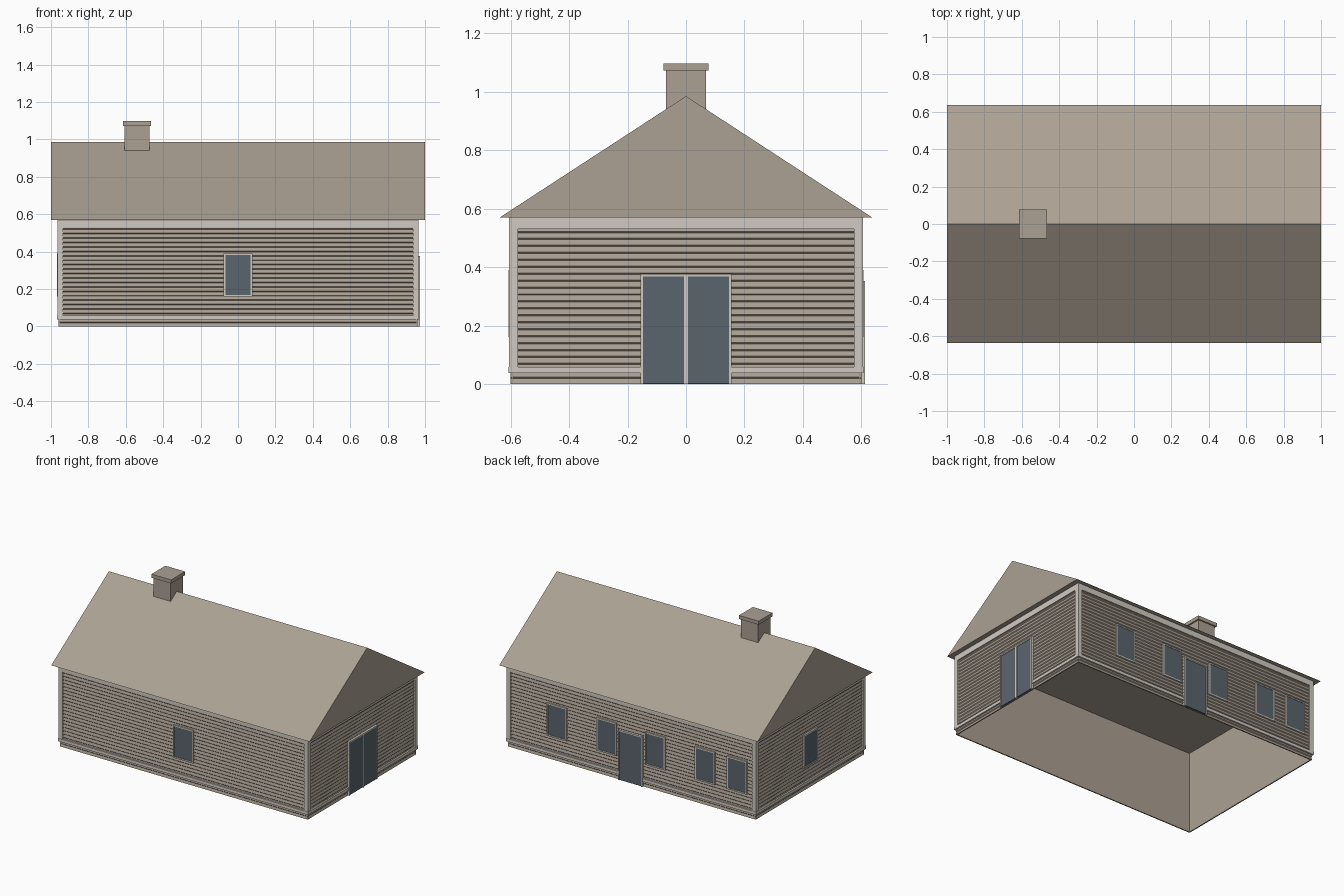
import bpy, bmesh, math
from mathutils import Matrix

if "Cube" in bpy.data.objects:
    bpy.data.objects.remove(bpy.data.objects["Cube"])


def material(name, rgb):
    m = bpy.data.materials.new(name)
    m.use_nodes = True
    m.diffuse_color = (*rgb, 1)
    m.node_tree.nodes["Principled BSDF"].inputs["Base Color"].default_value = (*rgb, 1)
    return m


TAN = material("warm_taupe", (0.41, 0.355, 0.295))
TRIM = material("pale_trim", (0.63, 0.597, 0.54))
GLASS = material("slate_glass", (0.105, 0.13, 0.153))

HALF_X, HALF_Y, EAVE = 0.96, 0.6, 0.57


def finish(name, bm, mat, matrix=None):
    bmesh.ops.recalc_face_normals(bm, faces=bm.faces)
    mesh = bpy.data.meshes.new(name)
    bm.to_mesh(mesh)
    bm.free()
    mesh.materials.append(mat)
    ob = bpy.data.objects.new(name, mesh)
    if matrix:
        ob.matrix_world = matrix
    bpy.context.collection.objects.link(ob)
    return ob


def boxes(name, mat, items, matrix=None):
    """Each item is (u0, u1, d0, d1, z0, z1), with d measured outward."""
    bm = bmesh.new()
    for u0, u1, d0, d1, z0, z1 in items:
        place = Matrix.Translation(((u0 + u1) / 2, -(d0 + d1) / 2, (z0 + z1) / 2))
        scale = Matrix.Diagonal((u1 - u0, d1 - d0, z1 - z0, 1))
        bmesh.ops.create_cube(bm, size=1, matrix=place @ scale)
    return finish(name, bm, mat, matrix)


def extrude_x(name, mat, profile, half, matrix=None):
    """Extrude a (y, z) outline along x from -half to half."""
    bm = bmesh.new()
    face = bm.faces.new([bm.verts.new((-half, y, z)) for y, z in profile])
    new = bmesh.ops.extrude_face_region(bm, geom=[face])["geom"]
    verts = [v for v in new if isinstance(v, bmesh.types.BMVert)]
    bmesh.ops.translate(bm, verts=verts, vec=(2 * half, 0, 0))
    return finish(name, bm, mat, matrix)


def siding(name, half, matrix):
    """Overlapping boards with a flat inner face."""
    count = 24
    pitch = EAVE / count
    pts = []
    for i in range(count):
        pts += [(0, i * pitch), (0.005, (i + 1) * pitch - 0.005)]
    pts += [(0.008, EAVE), (0.008, 0)]
    extrude_x(name, TAN, pts, half, matrix)


def wall_trim(name, half, matrix, wraps):
    inner = half - 0.025
    end = half + 0.006 if wraps else half - 0.006
    band = half + 0.008 if wraps else half - 0.006
    boxes(name, TRIM, [
        (-end, -inner, -0.006, 0.006, 0.04, EAVE),
        (inner, end, -0.006, 0.006, 0.04, EAVE),
        (-inner, inner, -0.006, 0.006, 0.53, EAVE),
        (-band, band, -0.006, 0.008, 0.037, 0.058),
    ], matrix)


def opening(name, matrix, u, width, z0, z1, panes=1, sill=True, rim=0.009):
    """Glazed panel with a raised surround and optional centre bar."""
    a, b = u - width / 2, u + width / 2
    boxes(name + "_glass", GLASS, [(a + rim, b - rim, -0.004, 0.005 if sill else 0.009,
                                    z0 + (rim if sill else 0.002), z1 - rim)], matrix)
    d = 0.008 if sill else 0.012
    bars = [(a, a + rim, -0.004, d, z0, z1), (b - rim, b, -0.004, d, z0, z1),
            (a + rim, b - rim, -0.004, d, z1 - rim, z1)]
    if sill:
        bars.append((a + rim, b - rim, -0.004, d, z0, z0 + rim))
    if panes == 2:
        bars.append((u - 0.007, u + 0.007, -0.004, d, z0, z1 - rim))
    boxes(name + "_frame", TRIM, bars, matrix)


# Walls: angle around z, distance from centre, half length, window positions
walls = {
    "front": (0, HALF_Y, HALF_X, [0]),
    "gable_left": (90, HALF_X, HALF_Y, []),
    "back": (180, HALF_Y, HALF_X, [-0.577, -0.193, 0.185, 0.57, 0.817]),
    "gable_right": (270, HALF_X, HALF_Y, [0]),
}
frames = {}
for side, (angle, dist, half, windows) in walls.items():
    m = Matrix.Rotation(math.radians(angle), 4, "Z") @ Matrix.Translation((0, -dist, 0))
    frames[side] = m
    siding(side + "_siding", half, m)
    wall_trim(side + "_trim", half, m, half == HALF_X)
    for n, u in enumerate(windows):
        opening(f"{side}_window_{n + 1}", m, u, 0.154, 0.16, 0.39)

# Doors
opening("double_door", frames["gable_left"], 0, 0.312, 0, 0.377, panes=2, sill=False)
opening("back_door", frames["back"], -0.004, 0.187, 0, 0.352, sill=False)

# Solid gable roof, its flat base forming the ceiling and soffits
extrude_x("roof", TAN, [(-0.637, EAVE), (0.637, EAVE), (0, 0.985)], 1)

# Chimney
boxes("chimney_shaft", TAN, [(-0.606, -0.474, -0.068, 0.068, 0.9, 1.072)])
boxes("chimney_cap", TAN, [(-0.616, -0.464, -0.077, 0.077, 1.072, 1.097)])
